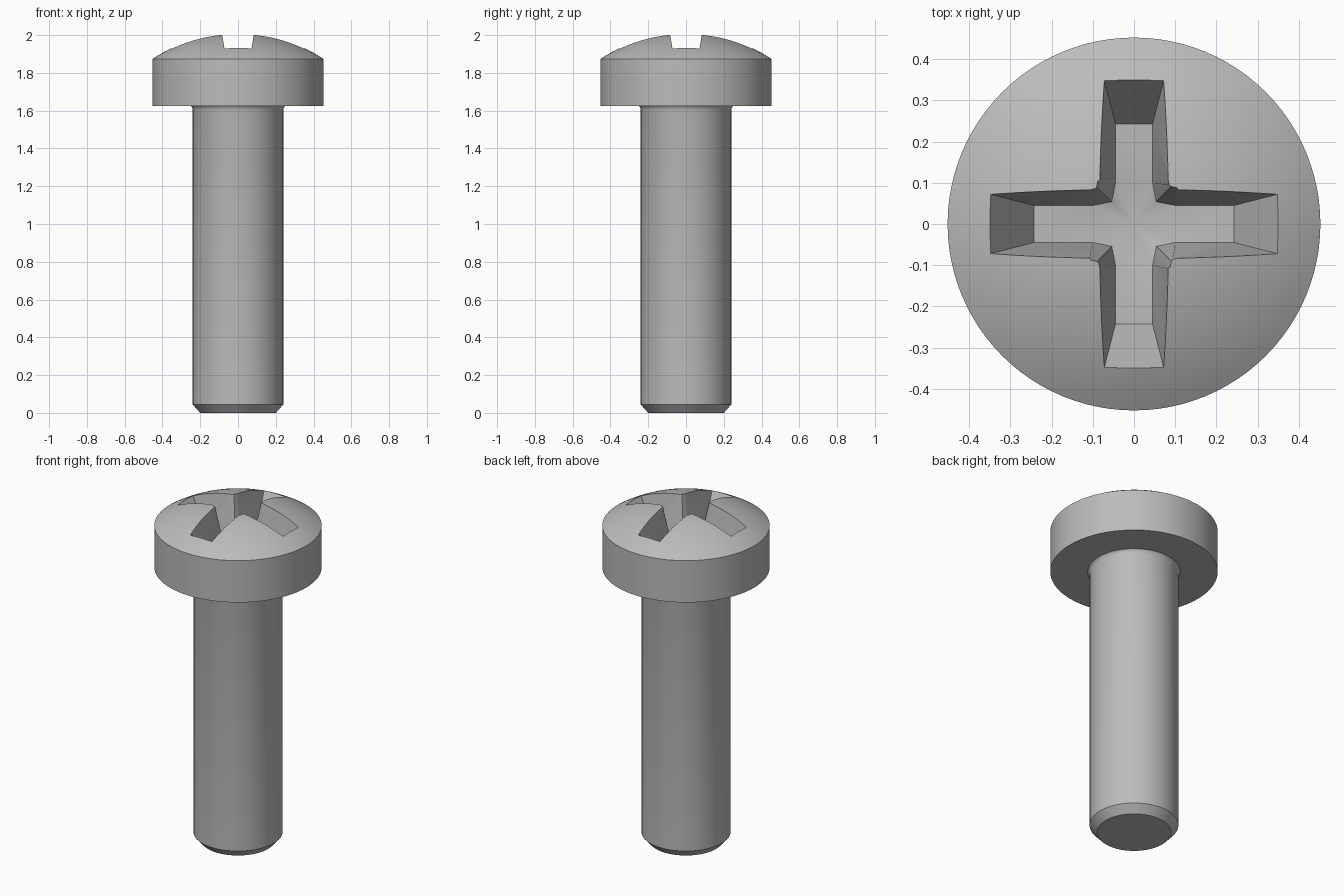
import bpy
import bmesh
from math import sqrt, radians
from mathutils import Matrix

if "Cube" in bpy.data.objects:
    bpy.data.objects.remove(bpy.data.objects["Cube"], do_unlink=True)

SEGMENTS = 96
HEAD_R, HEAD_BOTTOM, RIM_Z = 0.452, 1.625, 1.875
APEX_Z, DOME_R = 2.01, 0.82
SHANK_R = 0.24

steel = bpy.data.materials.new("grey steel")
steel.use_nodes = True
GREY = (0.5, 0.5, 0.5, 1)
steel.diffuse_color = GREY
steel.node_tree.nodes["Principled BSDF"].inputs["Base Color"].default_value = GREY


def finish(name, bm):
    bmesh.ops.recalc_face_normals(bm, faces=bm.faces)
    mesh = bpy.data.meshes.new(name)
    bm.to_mesh(mesh)
    bm.free()
    mesh.materials.append(steel)
    obj = bpy.data.objects.new(name, mesh)
    bpy.context.collection.objects.link(obj)
    return obj


def lathe(name, profile):
    """Solid of revolution from (radius, z) points, closed by flat caps."""
    bm = bmesh.new()
    rings = []
    for r, z in profile:
        ring = bmesh.ops.create_circle(
            bm, segments=SEGMENTS, radius=r, matrix=Matrix.Translation((0, 0, z)))
        rings.append(ring["verts"])
    for low, high in zip(rings, rings[1:]):
        for i in range(SEGMENTS):
            j = (i + 1) % SEGMENTS
            bm.faces.new((low[i], low[j], high[j], high[i]))
    bm.faces.new(rings[0])
    bm.faces.new(rings[-1])
    return finish(name, bm)


def smooth(obj):
    bpy.ops.object.select_all(action="DESELECT")
    obj.select_set(True)
    bpy.context.view_layer.objects.active = obj
    bpy.ops.object.shade_smooth_by_angle(angle=radians(30))


def cross_outline(length, half, shoulder, corner):
    """Cross-shaped outline made by turning one arm four times."""
    arm = [(length, -half), (length, half), (shoulder, half), (corner, corner),
           (half, shoulder)]
    points = []
    for _ in range(4):
        points += arm
        arm = [(-y, x) for x, y in arm]
    return points


# Shank with a chamfered tip and a small fillet under the head
shank = lathe("shank", [(0.2, 0), (SHANK_R, 0.045), (SHANK_R, 1.605),
                        (0.243, 1.617), (0.25, HEAD_BOTTOM)])
smooth(shank)

# Domed head
dome = []
for i in range(17):
    r = HEAD_R + (0.01 - HEAD_R) * i / 16
    dome.append((r, APEX_Z - DOME_R + sqrt(DOME_R ** 2 - r ** 2)))
head = lathe("head", [(HEAD_R, HEAD_BOTTOM)] + dome)

# Tapered cross recess, with a shallow point in the middle of its floor
FLOOR_Z, MOUTH_Z = 1.76, 2.1
bm = bmesh.new()
floor = [bm.verts.new((x, y, FLOOR_Z))
         for x, y in cross_outline(0.243, 0.045, 0.1, 0.054)]
mouth = [bm.verts.new((x, y, MOUTH_Z))
         for x, y in cross_outline(0.453, 0.099, 0.11, 0.106)]
point = bm.verts.new((0, 0, FLOOR_Z - 0.025))
count = len(floor)
for i in range(count):
    j = (i + 1) % count
    bm.faces.new((floor[i], floor[j], mouth[j], mouth[i]))
for k in range(0, count, 5):
    a, b, c, d, e = floor[k:k + 5]
    before = floor[k - 1]
    after = floor[(k + 5) % count]
    bm.faces.new((before, a, b, c))
    bm.faces.new((before, c, point))
    bm.faces.new((c, d, point))
    bm.faces.new((d, e, point))
bm.faces.new(mouth)
cutter = finish("recess_cutter", bm)
cutter.hide_render = True

bpy.context.view_layer.objects.active = head
cut = head.modifiers.new("recess", "BOOLEAN")
cut.operation = "DIFFERENCE"
cut.solver = "EXACT"
cut.object = cutter
bpy.ops.object.modifier_apply(modifier=cut.name)
bpy.data.objects.remove(cutter, do_unlink=True)
smooth(head)
